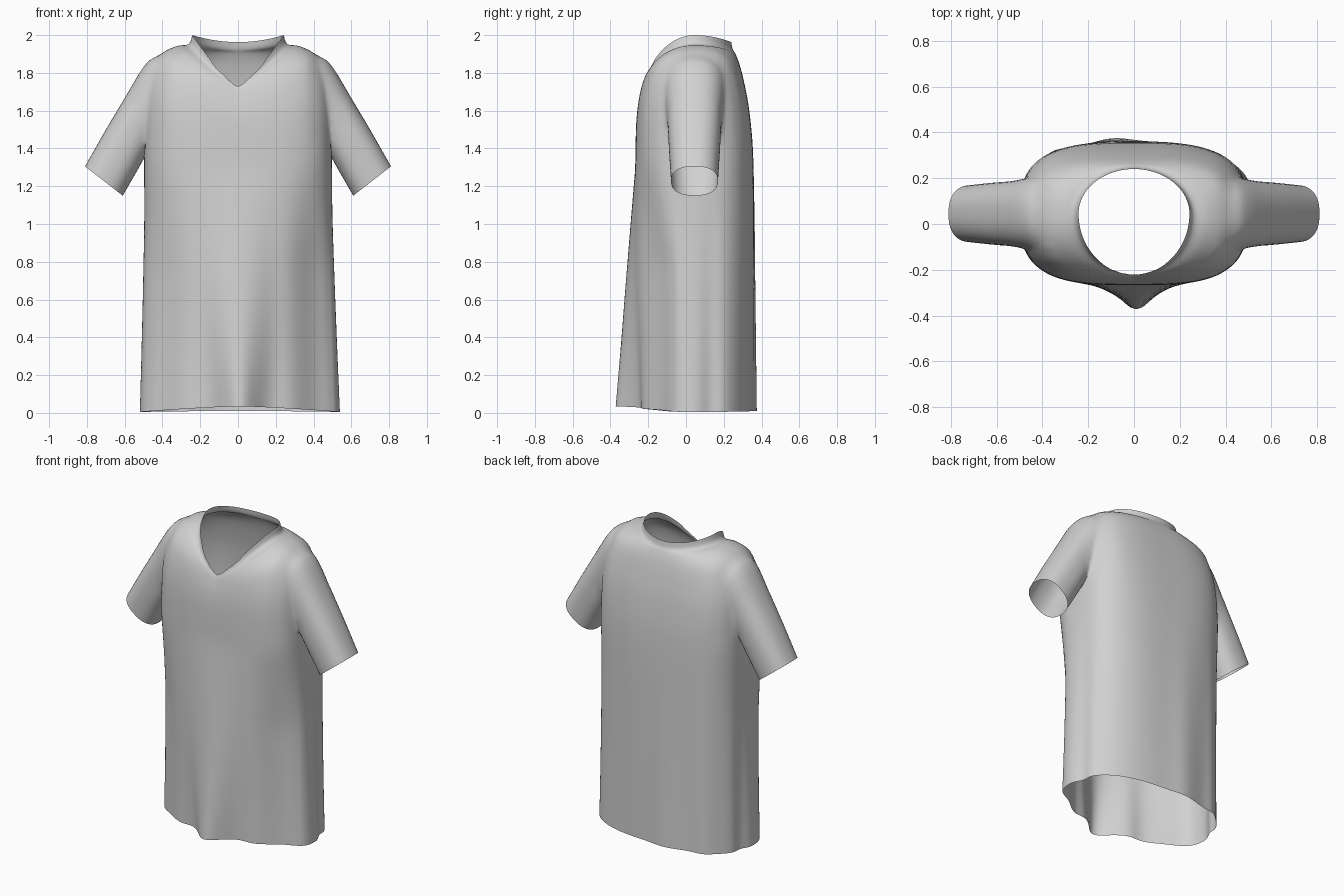
import bpy, bmesh, math
from mathutils import Vector

cube = bpy.data.objects.get("Cube")
if cube:
    bpy.data.objects.remove(cube, do_unlink=True)

cloth = bpy.data.materials.new("light_grey_cloth")
cloth.use_nodes = True
GREY = (0.64, 0.64, 0.64, 1)
cloth.diffuse_color = GREY
cloth.node_tree.nodes["Principled BSDF"].inputs["Base Color"].default_value = GREY

YC = 0.045  # depth of the side seams


def bump(v, centre, width):
    return math.exp(-((v - centre) / width) ** 2)


def refine(rows, steps):
    """Catmull-Rom interpolation between rows of section parameters."""
    out = []
    for i in range(len(rows) - 1):
        a, b, c, d = (rows[max(0, min(len(rows) - 1, i + k))] for k in (-1, 0, 1, 2))
        for s in range(steps):
            t = s / steps
            out.append([q + 0.5 * t * (r - p + t * (2*p - 5*q + 4*r - w + t * (3*(q - r) + w - p)))
                        for p, q, r, w in zip(a, b, c, d)])
    return out + [list(rows[-1])]


def unit_ring(n, count):
    """Superellipse points of unit half size."""
    for k in range(count):
        a = 2 * math.pi * k / count
        c, s = math.cos(a), math.sin(a)
        r = (abs(c) ** n + abs(s) ** n) ** (-1 / n)
        yield c * r, s * r


def loft(name, rings, cap_points):
    """Closed solid: quads between rings, a triangle fan at each end."""
    bm = bmesh.new()
    loops = [[bm.verts.new(p) for p in ring] for ring in rings]
    n = len(loops[0])
    for lo, hi in zip(loops, loops[1:]):
        for k in range(n):
            bm.faces.new((lo[k], lo[(k + 1) % n], hi[(k + 1) % n], hi[k]))
    for loop, point in zip((loops[0], loops[-1]), cap_points):
        tip = bm.verts.new(point)
        for k in range(n):
            bm.faces.new((loop[k], loop[(k + 1) % n], tip))
    bmesh.ops.recalc_face_normals(bm, faces=bm.faces)
    mesh = bpy.data.meshes.new(name)
    bm.to_mesh(mesh)
    bm.free()
    mesh.materials.append(cloth)
    obj = bpy.data.objects.new(name, mesh)
    bpy.context.collection.objects.link(obj)
    return obj


# Torso sections: half width, front y, back y, side z, front z, back z, squareness
TORSO = [
    (0.530, -0.265, 0.360, 0.005, 0.035, 0.010, 2.4),
    (0.518, -0.265, 0.360, 0.35, 0.36, 0.35, 2.5),
    (0.507, -0.267, 0.360, 0.70, 0.70, 0.70, 2.65),
    (0.498, -0.268, 0.360, 1.05, 1.05, 1.05, 2.85),
    (0.497, -0.268, 0.355, 1.38, 1.34, 1.38, 3.1),
    (0.493, -0.264, 0.335, 1.60, 1.52, 1.60, 3.2),
    (0.475, -0.255, 0.310, 1.76, 1.61, 1.74, 3.0),
    (0.425, -0.242, 0.285, 1.885, 1.67, 1.84, 2.7),
    (0.330, -0.230, 0.262, 1.940, 1.71, 1.90, 2.3),
    (0.262, -0.225, 0.247, 1.952, 1.72, 1.925, 2.0),
    (0.242, -0.220, 0.240, 2.00, 1.73, 1.963, 2.0),
]


def torso_ring(row):
    hw, yf, yb, zs, zf, zb, n = row
    ring = []
    for u, v in unit_ring(n, 128):
        x = hw * u
        if v < 0:
            y, z = YC + v * (YC - yf), zf + (zs - zf) * abs(u) ** 1.3
        else:
            y, z = YC + v * (yb - YC), zb + (zs - zb) * abs(u) ** 2
        # Hanging folds that deepen towards the hem
        fade = max(0, 1 - z / 1.3)
        if v < 0:
            # Front corners tuck in below the chest, more on the left
            tuck = 0.06 if x > 0 else 0.035
            y += min(1, 2.5 * fade) * tuck * bump(abs(x), 0.41, 0.11) * min(1, -2 * v)
        if v < -0.5:
            y += fade * (0.015 * bump(abs(x), 0.18, 0.06) - 0.11 * bump(x, 0, 0.09 + 0.12 * z))
        elif v > 0.5:
            y += fade * (0.017 * bump(x, -0.1, 0.1) + 0.02 * bump(x, -0.36, 0.06))
        if abs(u) > 0.5:
            x -= math.copysign(0.025 * fade * bump(y, 0.13, 0.05), x)
        ring.append((x + 0.01 * fade, y, z))
    return ring


HEM, NECK = Vector((0, 0.05, 0.01)), Vector((0, 0.03, 1.85))
shirt = loft("shirt", [torso_ring(r) for r in refine(TORSO, 4)], (HEM, NECK))

# Sleeve sections: top x, top z, bottom x, bottom z, half depth
SLEEVE = [
    (0.81, 1.305, 0.61, 1.15, 0.124),
    (0.705, 1.49, 0.535, 1.28, 0.134),
    (0.595, 1.675, 0.465, 1.40, 0.143),
    (0.507, 1.825, 0.38, 1.50, 0.158),
    (0.44, 1.885, 0.30, 1.55, 0.165),
    (0.32, 1.89, 0.24, 1.60, 0.13),
]


def sleeve_ring(row, side):
    tx, tz, bx, bz, depth = row
    return [(side * ((tx + bx) / 2 + u * (tx - bx) / 2), YC + v * depth,
             (tz + bz) / 2 + u * (tz - bz) / 2) for u, v in unit_ring(2.4, 48)]


def middle(row, side):
    return Vector((side * (row[0] + row[2]) / 2, YC, (row[1] + row[3]) / 2))


# Join each sleeve to the torso as one skin
openings = [HEM, NECK]
bpy.context.view_layer.objects.active = shirt
for side, name in ((1, "left_sleeve"), (-1, "right_sleeve")):
    cuff = middle(SLEEVE[0], side)
    openings.append(cuff)
    sleeve = loft(name, [sleeve_ring(r, side) for r in refine(SLEEVE, 5)],
                  (cuff, middle(SLEEVE[-1], side)))
    join = shirt.modifiers.new(name, "BOOLEAN")
    join.operation, join.solver, join.object = "UNION", "EXACT", sleeve
    bpy.ops.object.modifier_apply(modifier=join.name)
    bpy.data.objects.remove(sleeve, do_unlink=True)

# Open the hem, neck and cuffs, then soften the armhole seams
bm = bmesh.new()
bm.from_mesh(shirt.data)
tips = [v for v in bm.verts if any((v.co - p).length < 0.002 for p in openings)]
bmesh.ops.delete(bm, geom=tips, context="VERTS")
bmesh.ops.remove_doubles(bm, verts=bm.verts, dist=0.006)
seam = [v for v in bm.verts if 0.38 < abs(v.co.x) < 0.57 and 1.42 < v.co.z < 1.91]
for _ in range(6):
    bmesh.ops.smooth_vert(bm, verts=seam, factor=0.5,
                          use_axis_x=True, use_axis_y=True, use_axis_z=True)
bm.to_mesh(shirt.data)
bm.free()

shirt.select_set(True)
bpy.ops.object.shade_smooth_by_angle(angle=math.radians(60))
